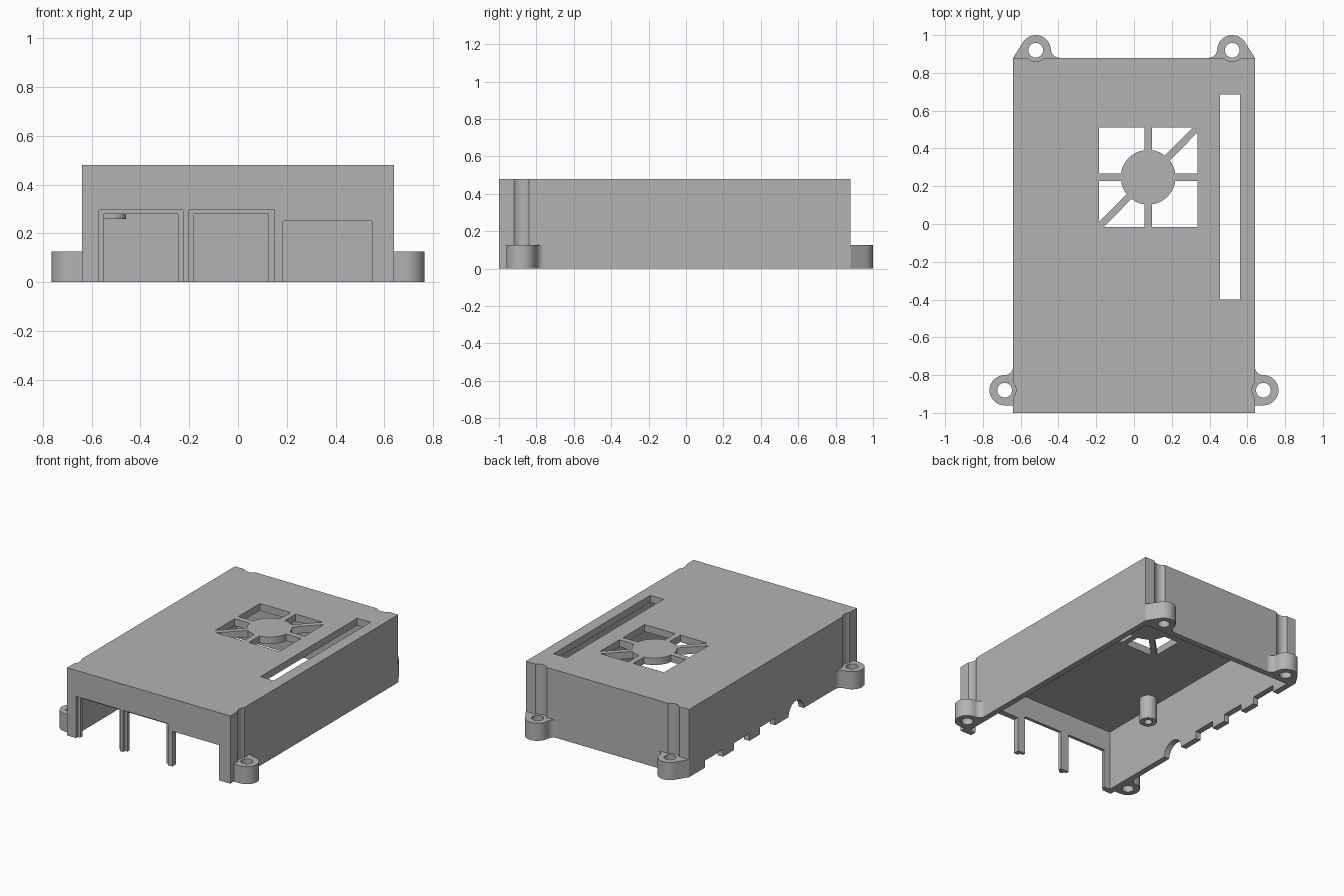
import bpy, bmesh
from math import cos, sin, pi, radians, sqrt

if "Cube" in bpy.data.objects:
    bpy.data.objects.remove(bpy.data.objects["Cube"], do_unlink=True)

grey = bpy.data.materials.new("plain grey plastic")
grey.use_nodes = True
COLOUR = (0.45, 0.45, 0.45, 1)
grey.diffuse_color = COLOUR
grey.node_tree.nodes["Principled BSDF"].inputs["Base Color"].default_value = COLOUR

W, FRONT, BACK, H = 0.64, -1.0, 0.88, 0.48   # outer shell
T = 0.042                                    # wall thickness
LUG_H = 0.125


def prism(name, pts, lo, hi, axis="z"):
    """Extrude a closed outline along z, or along x with points as (y, z)."""
    bm = bmesh.new()
    place = (lambda a, b, h: (a, b, h)) if axis == "z" else (lambda a, b, h: (h, a, b))
    low = [bm.verts.new(place(a, b, lo)) for a, b in pts]
    high = [bm.verts.new(place(a, b, hi)) for a, b in pts]
    bm.faces.new(low)
    bm.faces.new(high)
    n = len(pts)
    for i in range(n):
        j = (i + 1) % n
        bm.faces.new((low[i], low[j], high[j], high[i]))
    bmesh.ops.recalc_face_normals(bm, faces=bm.faces)
    mesh = bpy.data.meshes.new(name)
    bm.to_mesh(mesh)
    bm.free()
    mesh.materials.append(grey)
    ob = bpy.data.objects.new(name, mesh)
    bpy.context.collection.objects.link(ob)
    return ob


def box(name, x0, x1, y0, y1, z0, z1):
    return prism(name, [(x0, y0), (x1, y0), (x1, y1), (x0, y1)], z0, z1)


def arc(cx, cy, r, a0=0, a1=360, n=32):
    full = abs(a1 - a0) == 360
    steps = n if full else n + 1
    return [(cx + r * cos(radians(a0 + (a1 - a0) * i / n)),
             cy + r * sin(radians(a0 + (a1 - a0) * i / n))) for i in range(steps)]


def cut(ob, cutter):
    """Subtract the cutter and remove it."""
    mod = ob.modifiers.new("cut", "BOOLEAN")
    mod.operation = "DIFFERENCE"
    mod.solver = "EXACT"
    mod.object = cutter
    bpy.context.view_layer.update()
    bpy.context.view_layer.objects.active = ob
    bpy.ops.object.modifier_apply(modifier=mod.name)
    bpy.data.objects.remove(cutter, do_unlink=True)


# Hollow cover, open underneath
shell = box("cover_shell", -W, W, FRONT, BACK, 0, H)
cut(shell, box("hollow", -W + T, W - T, FRONT + T, BACK - T, -0.1, H - 0.05))

# Front port openings, two of them with a shallow stepped frame
for x0, x1, z in ((-0.55, -0.245, 0.28), (-0.18, 0.125, 0.28), (0.185, 0.55, 0.25)):
    cut(shell, box("port", x0, x1, FRONT - 0.1, FRONT + 0.1, -0.1, z))
for x0, x1 in ((-0.57, -0.225), (-0.2, 0.15)):
    cut(shell, box("frame", x0, x1, FRONT - 0.1, FRONT + 0.02, -0.1, 0.295))

# Small side ports and the round jack opening along the lower edge
for y, half in ((0.6, 0.1), (0.29, 0.085), (0.0, 0.085)):
    cut(shell, box("side_port", -W - 0.1, -W + 0.1, y - half, y + half, -0.1, 0.05))
cut(shell, prism("jack", arc(-0.32, 0.0, 0.085), -W - 0.1, -W + 0.1, "x"))

# Lid openings: long slot and square fan window
FX0, FX1, FY0, FY1 = -0.185, 0.335, -0.015, 0.51
FX, FY = (FX0 + FX1) / 2, (FY0 + FY1) / 2
LID = H - 0.05
cut(shell, box("slot", 0.455, 0.56, -0.4, 0.685, 0.3, 0.6))
cut(shell, box("fan", FX0, FX1, FY0, FY1, 0.3, 0.6))

# Fan grille: hub, four straight spokes and two diagonal ones
grille = [prism("fan_hub", arc(FX, FY, 0.145, n=48), LID, H)]
S = 0.02
for name, x0, x1, y0, y1 in (("right", FX + 0.13, FX1, FY - S, FY + S),
                             ("left", FX0, FX - 0.13, FY - S, FY + S),
                             ("back", FX - S, FX + S, FY + 0.13, FY1),
                             ("front", FX - S, FX + S, FY0, FY - 0.13)):
    grille.append(box("fan_spoke_" + name, x0, x1, y0, y1, LID, H))
D = 0.026
for side, cx, cy in ((1, FX1, FY1), (-1, FX0, FY0)):
    px, py = FX + side * 0.095, FY + side * 0.095
    pts = [(px - D / 2, py + D / 2), (px + D / 2, py - D / 2),
           (cx + (0 if side > 0 else D), cy - (D if side > 0 else 0)), (cx, cy),
           (cx - (D if side > 0 else 0), cy + (0 if side > 0 else D))]
    grille.append(prism("fan_spoke_diagonal", pts, LID, H))


def lug_outline(d, foot, start):
    """Outline in (along wall, outward): rounded ear, one filleted side."""
    r, f = 0.08, 0.045
    return ([(foot, -0.02), (foot, 0)] + arc(0, d, r, start, 0, 24)
            + arc(r + f, f, f, 180, 270, 8) + [(r + f, -0.02)])


# Screw lugs on the corners, with clearance grooves up the walls
for side, word in ((1, "left"), (-1, "right")):
    for end in ("front", "back"):
        if end == "front":
            cx, cy = side * 0.685, -0.88
            pts = [(side * (W + v), cy + u) for u, v in lug_outline(0.045, -0.08, 180)]
        else:
            cx, cy = side * 0.52, 0.92
            pts = [(cx - side * u, BACK + v) for u, v in lug_outline(0.04, -0.12, 145)]
        lug = prism(f"{end}_{word}_lug", pts, 0, LUG_H)
        cut(lug, prism("hole", arc(cx, cy, 0.039), -0.1, 0.3))
        cut(shell, prism("groove", arc(cx, cy, 0.06), LUG_H, H + 0.1))

# Hollow mounting posts hanging from the lid
for x in (-0.515, 0.515):
    for y in (-0.47, 0.75):
        post = prism("mounting_post", arc(x, y, 0.057), 0.26, LID + 0.01)
        cut(post, prism("hole", arc(x, y, 0.026), 0.1, LID - 0.02))

# Smooth round walls, keep hard edges
bpy.ops.object.select_all(action="DESELECT")
for ob in bpy.context.collection.objects:
    if ob.type == "MESH" and ob.data.materials and ob.data.materials[0] == grey:
        ob.select_set(True)
bpy.context.view_layer.objects.active = shell
bpy.ops.object.shade_smooth_by_angle(angle=radians(30))
